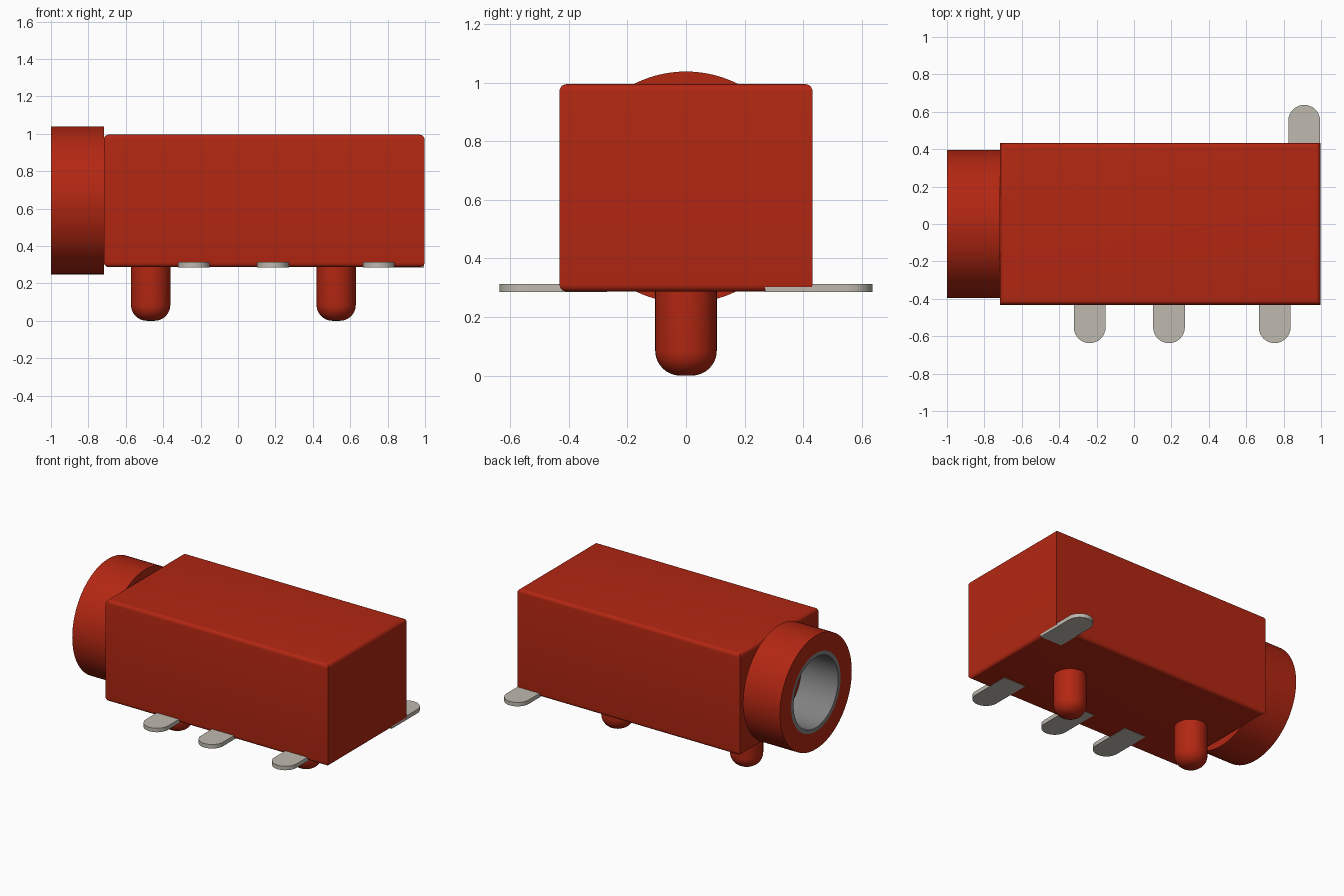
import bpy, bmesh, math
from mathutils import Matrix

old = bpy.data.objects.get("Cube")
if old:
    bpy.data.objects.remove(old)


def material(name, rgb):
    mat = bpy.data.materials.new(name)
    mat.use_nodes = True
    mat.diffuse_color = (*rgb, 1)
    mat.node_tree.nodes["Principled BSDF"].inputs["Base Color"].default_value = (*rgb, 1)
    return mat


RED = material("red plastic", (0.45, 0.02, 0.006))
METAL = material("pale metal", (0.52, 0.49, 0.43))
GREY = material("grey lining", (0.22, 0.22, 0.22))


def finish(bm, name, mat):
    bmesh.ops.recalc_face_normals(bm, faces=bm.faces)
    mesh = bpy.data.meshes.new(name)
    bm.to_mesh(mesh)
    bm.free()
    mesh.materials.append(mat)
    obj = bpy.data.objects.new(name, mesh)
    bpy.context.collection.objects.link(obj)
    bpy.ops.object.select_all(action="DESELECT")
    obj.select_set(True)
    bpy.context.view_layer.objects.active = obj
    bpy.ops.object.shade_smooth_by_angle(angle=math.radians(35))
    return obj


def lathe(name, profile, mat, matrix, closed=False, steps=64):
    """Spin (radius, height) points round z, then place with the matrix."""
    bm = bmesh.new()
    verts = [bm.verts.new((r, 0, h)) for r, h in profile]
    pairs = list(zip(verts, verts[1:]))
    if closed:
        pairs.append((verts[-1], verts[0]))
    edges = [bm.edges.new(p) for p in pairs]
    bmesh.ops.spin(bm, geom=verts + edges, cent=(0, 0, 0), axis=(0, 0, 1),
                   angle=math.tau, steps=steps, use_duplicate=False)
    bmesh.ops.remove_doubles(bm, verts=bm.verts, dist=0.0001)
    bm.transform(matrix)
    return finish(bm, name, mat)


# Housing: box with rounded horizontal edges and sharp upright edges
X0, X1, HALF_Y, Z0, Z1 = -0.717, 0.997, 0.432, 0.287, 0.995
bm = bmesh.new()
bmesh.ops.create_cube(bm, size=1)
bm.transform(Matrix.Translation(((X0 + X1) / 2, 0, (Z0 + Z1) / 2))
             @ Matrix.Diagonal((X1 - X0, 2 * HALF_Y, Z1 - Z0, 1)))
level = [e for e in bm.edges if abs(e.verts[0].co.z - e.verts[1].co.z) < 0.01]
bmesh.ops.bevel(bm, geom=level, offset=0.025, segments=5, profile=0.5, affect="EDGES")
finish(bm, "housing", RED)

# Socket collar and its lining, open at the left end of the housing
AXIS = Matrix.Translation((-1, 0, 0.643)) @ Matrix.Rotation(math.pi / 2, 4, "Y")
DEPTH, OUTER, BORE, HOLE = 0.283, 0.395, 0.272, 0.245
lathe("socket_collar", [(BORE, 0), (OUTER, 0), (OUTER, DEPTH), (BORE, DEPTH)],
      RED, AXIS, closed=True, steps=96)
lathe("socket_lining", [(HOLE, 0), (BORE, 0), (BORE, DEPTH), (HOLE, DEPTH)],
      GREY, AXIS, closed=True, steps=96)

# Locating pegs with rounded lower ends
PEG, FILLET = 0.105, 0.085
peg_profile = [(0, 0)]
for i in range(9):
    a = i / 8 * math.pi / 2
    peg_profile.append((PEG - FILLET + FILLET * math.sin(a), FILLET * (1 - math.cos(a))))
peg_profile += [(PEG, 0.3), (0, 0.3)]
for name, x in (("peg_right", -0.467), ("peg_left", 0.525)):
    lathe(name, peg_profile, RED, Matrix.Translation((x, 0, 0)), steps=48)


# Flat solder tabs with round outer ends
def tab(name, x, side):
    radius, inner, tip, low, high = 0.085, 0.27, 0.637, 0.285, 0.313
    outline = [(radius, inner), (-radius, inner)]
    for i in range(17):
        a = math.pi - i / 16 * math.pi
        outline.append((radius * math.cos(a), tip - radius + radius * math.sin(a)))
    bm = bmesh.new()
    face = bm.faces.new([bm.verts.new((x + px, side * py, low)) for px, py in outline])
    top = bmesh.ops.extrude_face_region(bm, geom=[face])["geom"]
    bmesh.ops.translate(bm, vec=(0, 0, high - low),
                        verts=[v for v in top if isinstance(v, bmesh.types.BMVert)])
    finish(bm, name, METAL)


for number, x in enumerate((-0.237, 0.187, 0.752), 1):
    tab(f"front_tab_{number}", x, -1)
tab("back_tab", 0.91, 1)
